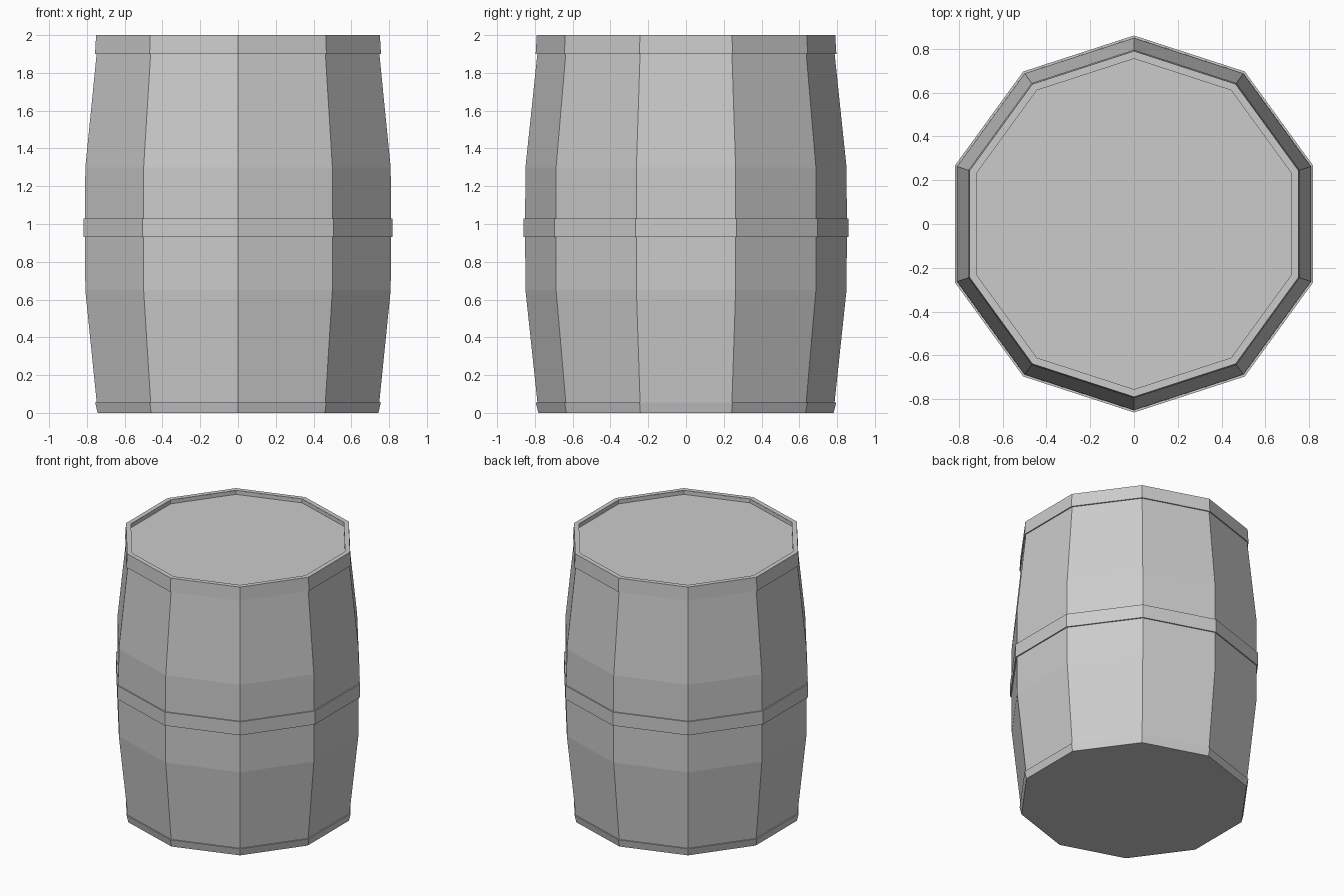
import bpy, bmesh
from math import sin, cos, pi

if "Cube" in bpy.data.objects:
    bpy.data.objects.remove(bpy.data.objects["Cube"])

SIDES = 10


def lathe(name, profile, closed=False):
    """Turn a (radius, z) profile into a ten-sided flat-faced part."""
    bm = bmesh.new()
    rings = []
    for r, z in profile:
        rings.append([bm.verts.new((r * cos(pi / 2 + 2 * pi * i / SIDES),
                                    r * sin(pi / 2 + 2 * pi * i / SIDES), z))
                      for i in range(SIDES)])
    pairs = list(zip(rings, rings[1:]))
    if closed:
        pairs.append((rings[-1], rings[0]))
    for a, b in pairs:
        for i in range(SIDES):
            j = (i + 1) % SIDES
            bm.faces.new((a[i], a[j], b[j], b[i]))
    if not closed:
        bm.faces.new(rings[0][::-1])
        bm.faces.new(rings[-1])
    bmesh.ops.recalc_face_normals(bm, faces=bm.faces)
    mesh = bpy.data.meshes.new(name)
    bm.to_mesh(mesh)
    bm.free()
    obj = bpy.data.objects.new(name, mesh)
    bpy.context.collection.objects.link(obj)
    return obj


# Bulging staves, with flat bottom, rim and recessed lid
lathe("barrel_body", [(0.778, 0), (0.786, 0.05), (0.85, 0.65), (0.852, 0.98),
                      (0.85, 1.3), (0.787, 1.9), (0.78, 1.995),
                      (0.755, 1.995), (0.755, 1.97)])


# Thin hoops around the foot, the belly and the rim
def hoop(name, r0, z0, r1, z1, depth=0.03):
    lathe(name, [(r0, z0), (r1, z1), (r1 - depth, z1), (r0 - depth, z0)], True)


hoop("bottom_hoop", 0.782, 0.0, 0.795, 0.055)
hoop("middle_hoop", 0.861, 0.93, 0.861, 1.03)
hoop("top_hoop", 0.796, 1.9, 0.79, 2.0, 0.035)
